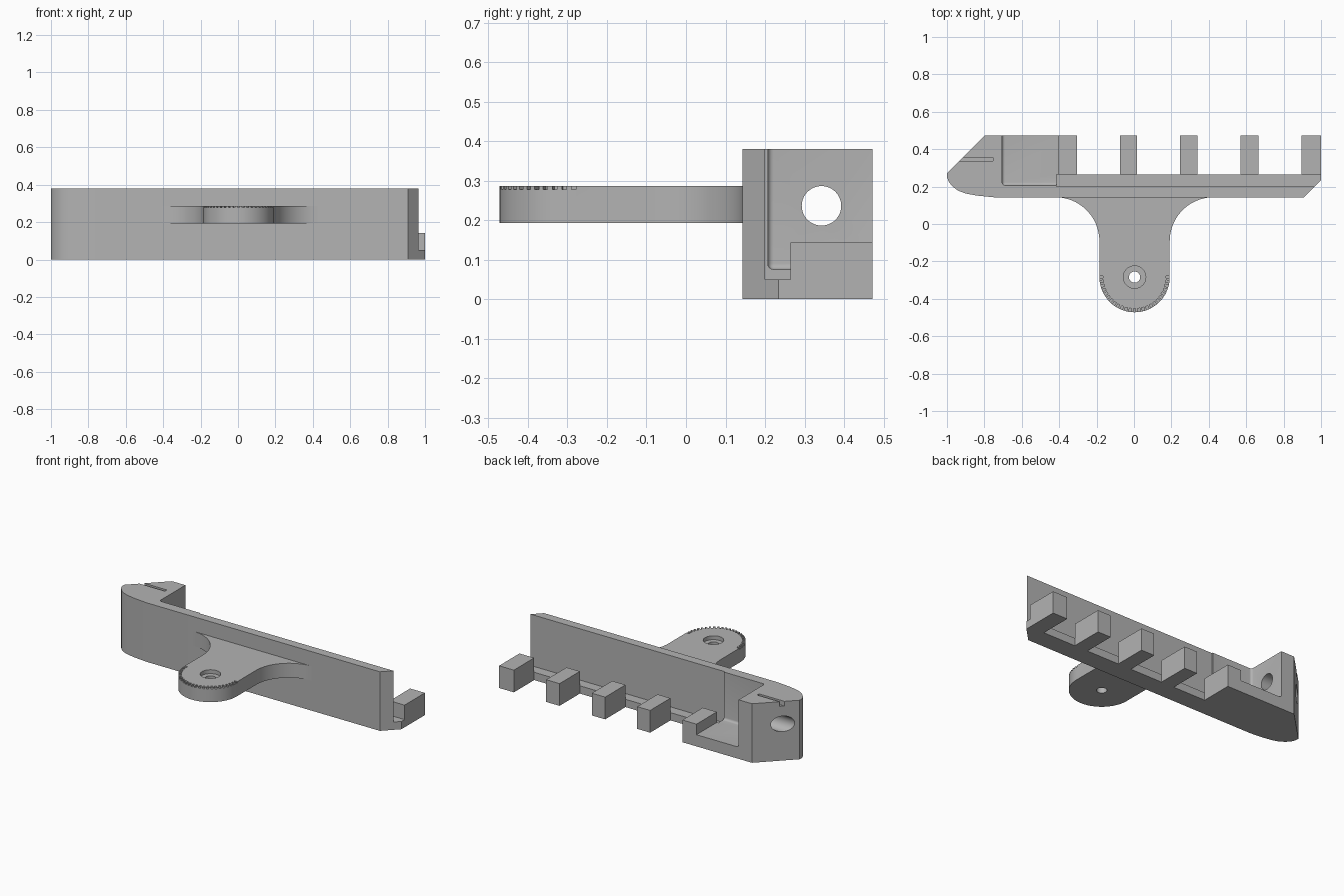
import bpy, bmesh, math
from mathutils import Matrix, Vector

cube = bpy.data.objects.get("Cube")
if cube:
    bpy.data.objects.remove(cube, do_unlink=True)

GREY = (0.45, 0.45, 0.45, 1)
mat = bpy.data.materials.new("plain_grey")
mat.use_nodes = True
mat.diffuse_color = GREY
mat.node_tree.nodes["Principled BSDF"].inputs["Base Color"].default_value = GREY


def to_object(name, bm):
    bmesh.ops.recalc_face_normals(bm, faces=bm.faces)
    me = bpy.data.meshes.new(name)
    bm.to_mesh(me)
    bm.free()
    ob = bpy.data.objects.new(name, me)
    bpy.context.collection.objects.link(ob)
    me.materials.append(mat)
    return ob


def prism(name, points, z0, z1):
    bm = bmesh.new()
    face = bm.faces.new([bm.verts.new((x, y, z0)) for x, y in points])
    ext = bmesh.ops.extrude_face_region(bm, geom=[face])
    top = [v for v in ext["geom"] if isinstance(v, bmesh.types.BMVert)]
    bmesh.ops.translate(bm, vec=(0, 0, z1 - z0), verts=top)
    return to_object(name, bm)


def add_box(bm, lo, hi, turn=Matrix()):
    lo, hi = Vector(lo), Vector(hi)
    m = turn @ Matrix.Translation((lo + hi) / 2) @ Matrix.Diagonal((*(hi - lo), 1))
    return bmesh.ops.create_cube(bm, size=1, matrix=m)


def box(name, lo, hi):
    bm = bmesh.new()
    add_box(bm, lo, hi)
    return to_object(name, bm)


def cylinder(name, radius, depth, matrix):
    bm = bmesh.new()
    bmesh.ops.create_cone(bm, cap_ends=True, segments=48, radius1=radius,
                          radius2=radius, depth=depth, matrix=matrix)
    return to_object(name, bm)


def cut(ob, cutter):
    cutter.hide_render = True
    mod = ob.modifiers.new("cut", "BOOLEAN")
    mod.operation = "DIFFERENCE"
    mod.solver = "EXACT"
    mod.object = cutter
    bpy.context.view_layer.objects.active = ob
    bpy.ops.object.modifier_apply(modifier=mod.name)
    bpy.data.objects.remove(cutter, do_unlink=True)


def arc(cx, cy, r, start, end, n):
    angles = [math.radians(start + (end - start) * i / n) for i in range(n + 1)]
    return [(cx + r * math.cos(a), cy + r * math.sin(a)) for a in angles]


# Rail body: full outline with rounded nose and clipped corner
FRONT, BACK, TOP = 0.143, 0.472, 0.38
body = prism("rail_body", [
    (-0.8, BACK), (-1, 0.272), (-1, 0.25), (-0.99, 0.225), (-0.97, 0.2),
    (-0.94, 0.178), (-0.9, 0.163), (-0.84, 0.152), (-0.75, FRONT),
    (0.91, FRONT), (1, 0.234), (1, BACK)], 0, TOP)

# Pocket beside the end block, with rounded inner edges
bm = bmesh.new()
add_box(bm, (-0.705, 0.207, 0.075), (-0.405, 0.7, 0.6))
corner = min(bm.verts, key=lambda v: sum(v.co))
bmesh.ops.bevel(bm, geom=list(corner.link_edges), offset=0.015, segments=4,
                profile=0.5, affect="EDGES")
cut(body, to_object("pocket_cutter", bm))

# Ledge channel, lowered teeth and the gaps between them
cut(body, box("ledge_cutter", (-0.415, 0.2, 0.05), (1.2, 0.265, 0.6)))
cut(body, box("tooth_top_cutter", (-0.41, 0.25, 0.143), (1.2, 0.7, 0.6)))
for x0, x1 in ((-0.305, -0.075), (0.017, 0.245), (0.34, 0.57), (0.665, 0.895)):
    cut(body, box("gap_cutter", (x0, 0.265, -0.2), (x1, 0.7, 0.6)))

# Cross hole and marker slot in the end block
cut(body, cylinder("cross_hole_cutter", 0.05, 0.5,
                   Matrix.Translation((-0.85, 0.343, 0.236)) @ Matrix.Rotation(math.pi / 2, 4, "Y")))
cut(body, box("slot_cutter", (-1.1, 0.336, 0.35), (-0.755, 0.356, 0.5)))

# Pivot arm: round end with flared root running into the rail
CX, CY, R, FLARE = 0.003, -0.284, 0.188, 0.235
root = FRONT - FLARE
outline = arc(CX, CY, R, 180, 360, 48)
outline += arc(CX + R + FLARE, root, FLARE, 180, 90, 20)
outline += [(CX + R + FLARE, FRONT + 0.02), (CX - R - FLARE, FRONT + 0.02)]
outline += arc(CX - R - FLARE, root, FLARE, 90, 0, 20)
arm = prism("pivot_arm", outline, 0.193, 0.286)

# Pivot hole with counterbore
cut(arm, cylinder("pivot_hole_cutter", 0.03, 0.6, Matrix.Translation((CX, CY, 0.24))))
cut(arm, cylinder("counterbore_cutter", 0.06, 0.1, Matrix.Translation((CX, CY, 0.311))))

# Row of small notches around the rim
bm = bmesh.new()
COUNT = 25
for i in range(COUNT):
    turn = Matrix.Translation((CX, CY, 0)) @ Matrix.Rotation(math.pi + math.pi * i / (COUNT - 1), 4, "Z")
    add_box(bm, (R - 0.02, -0.006, 0.277), (R + 0.02, 0.006, 0.3), turn)
cut(arm, to_object("notch_cutter", bm))

# Smooth the curves and keep the edges sharp
bpy.ops.object.select_all(action="DESELECT")
for ob in (body, arm):
    ob.select_set(True)
bpy.context.view_layer.objects.active = body
bpy.ops.object.shade_smooth_by_angle(angle=math.radians(30))
